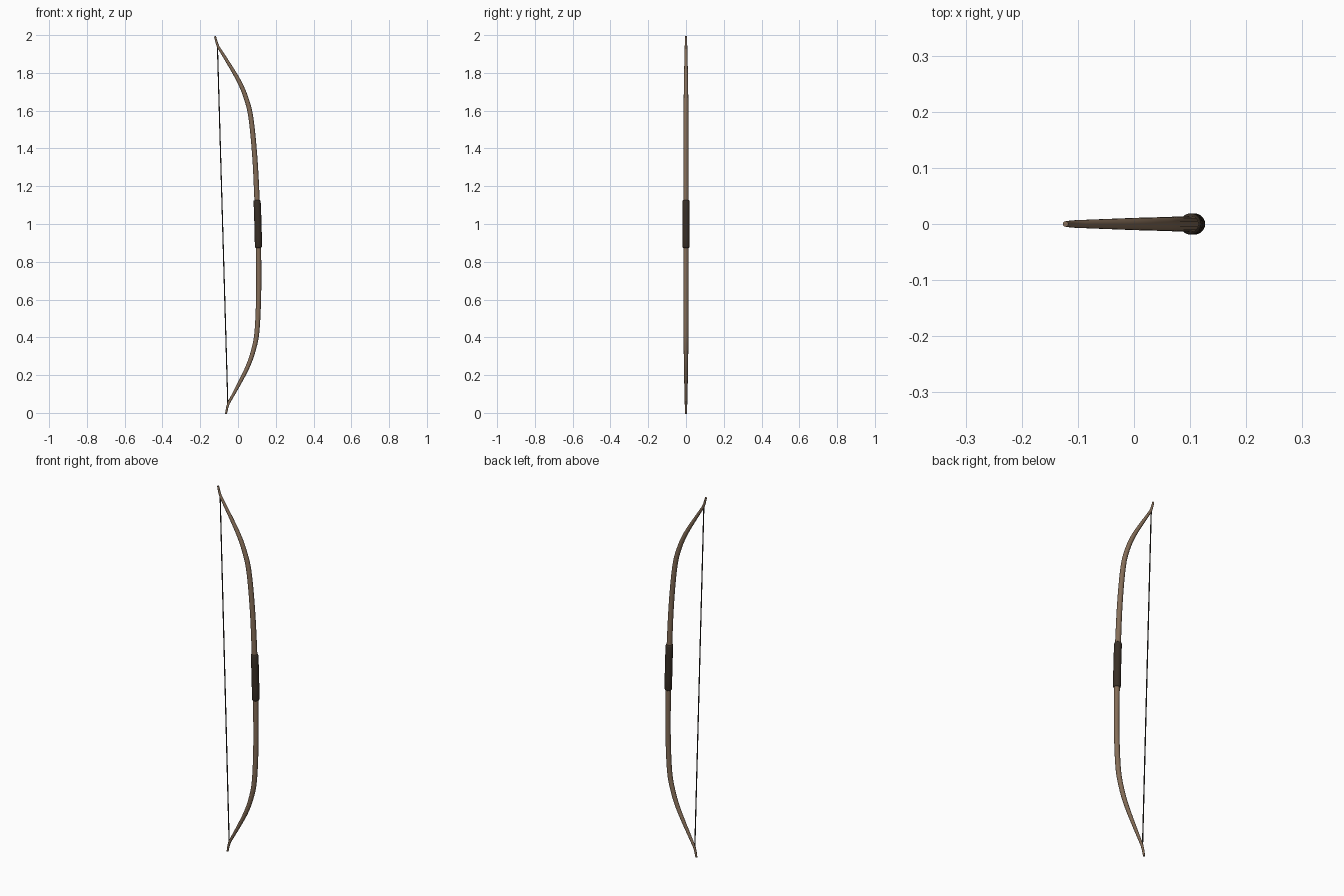
import bpy, bmesh, math
from mathutils import Vector

if "Cube" in bpy.data.objects:
    bpy.data.objects.remove(bpy.data.objects["Cube"])

TILT = math.atan(0.029)          # the whole bow leans slightly
CENTRE = Vector((0.1055, 0, 1.0))


def material(name, rgb):
    m = bpy.data.materials.new(name)
    m.diffuse_color = (*rgb, 1)
    m.use_nodes = True
    m.node_tree.nodes["Principled BSDF"].inputs["Base Color"].default_value = m.diffuse_color
    return m


wood = material("brown wood", (0.235, 0.155, 0.098))
leather = material("dark leather", (0.04, 0.028, 0.019))
cord = material("dark cord", (0.03, 0.025, 0.02))


def sweep(name, pts, mat, sides):
    """Tube through (x, z, radius) points in the bow plane, tilted into place."""
    bm = bmesh.new()
    rings = []
    for i, (x, z, r) in enumerate(pts):
        a, b = pts[max(i - 1, 0)], pts[min(i + 1, len(pts) - 1)]
        t = Vector((b[0] - a[0], 0, b[1] - a[1])).normalized()
        n = Vector((t.z, 0, -t.x))
        ring = []
        for k in range(sides):
            w = 2 * math.pi * k / sides
            ring.append(bm.verts.new(Vector((x, 0, z)) + n * r * math.cos(w)
                                     + Vector((0, r * math.sin(w), 0))))
        rings.append(ring)
    for p, q in zip(rings, rings[1:]):
        for k in range(sides):
            j = (k + 1) % sides
            bm.faces.new((p[k], p[j], q[j], q[k]))
    bm.faces.new(rings[0])
    bm.faces.new(rings[-1])
    bmesh.ops.recalc_face_normals(bm, faces=bm.faces)
    me = bpy.data.meshes.new(name)
    bm.to_mesh(me)
    bm.free()
    me.materials.append(mat)
    ob = bpy.data.objects.new(name, me)
    bpy.context.collection.objects.link(ob)
    ob.location = CENTRE
    ob.rotation_euler = (0, -TILT, 0)
    bpy.ops.object.select_all(action='DESELECT')
    ob.select_set(True)
    bpy.context.view_layer.objects.active = ob
    bpy.ops.object.shade_smooth_by_angle(angle=math.radians(40))
    return ob


def smooth_path(pts, steps=6):
    """Catmull-Rom interpolation of the control points."""
    out = []
    for i in range(len(pts) - 1):
        p0, p1, p2, p3 = (Vector(pts[min(max(i + d, 0), len(pts) - 1)]) for d in (-1, 0, 1, 2))
        for s in range(steps):
            t = s / steps
            out.append(tuple(0.5 * (2 * p1 + (p2 - p0) * t + (2 * p0 - 5 * p1 + 4 * p2 - p3) * t * t
                                    + (3 * p1 - p0 - 3 * p2 + p3) * t ** 3)))
    return out + [tuple(pts[-1])]


# Stave: half profile from the grip to the tip, mirrored for the lower limb
half = [(0, 0, 0.0145), (-0.001, 0.13, 0.0142), (-0.006, 0.35, 0.0135), (-0.0195, 0.55, 0.013),
        (-0.0395, 0.655, 0.0122), (-0.084, 0.77, 0.0108), (-0.183, 0.944, 0.0068)]
limb = smooth_path(half) + [(-0.190, 0.964, 0.0062), (-0.1985, 1.0, 0.005)]
stave = [(x, -z, r) for x, z, r in reversed(limb[1:])] + limb
sweep("bow_stave", stave, wood, 16)

# Wrapped grip with rounded ends
g = [(0, 0.0, 0.019), (0, 0.06, 0.019), (-0.001, 0.119, 0.019), (-0.001, 0.124, 0.0175),
     (-0.001, 0.127, 0.0135)]
sweep("grip", [(x, -z, r) for x, z, r in reversed(g[1:])] + g, leather, 20)

# Bowstring between the nocks
sweep("bowstring", [(-0.187, -0.951, 0.003), (-0.187, 0.951, 0.003)], cord, 8)
